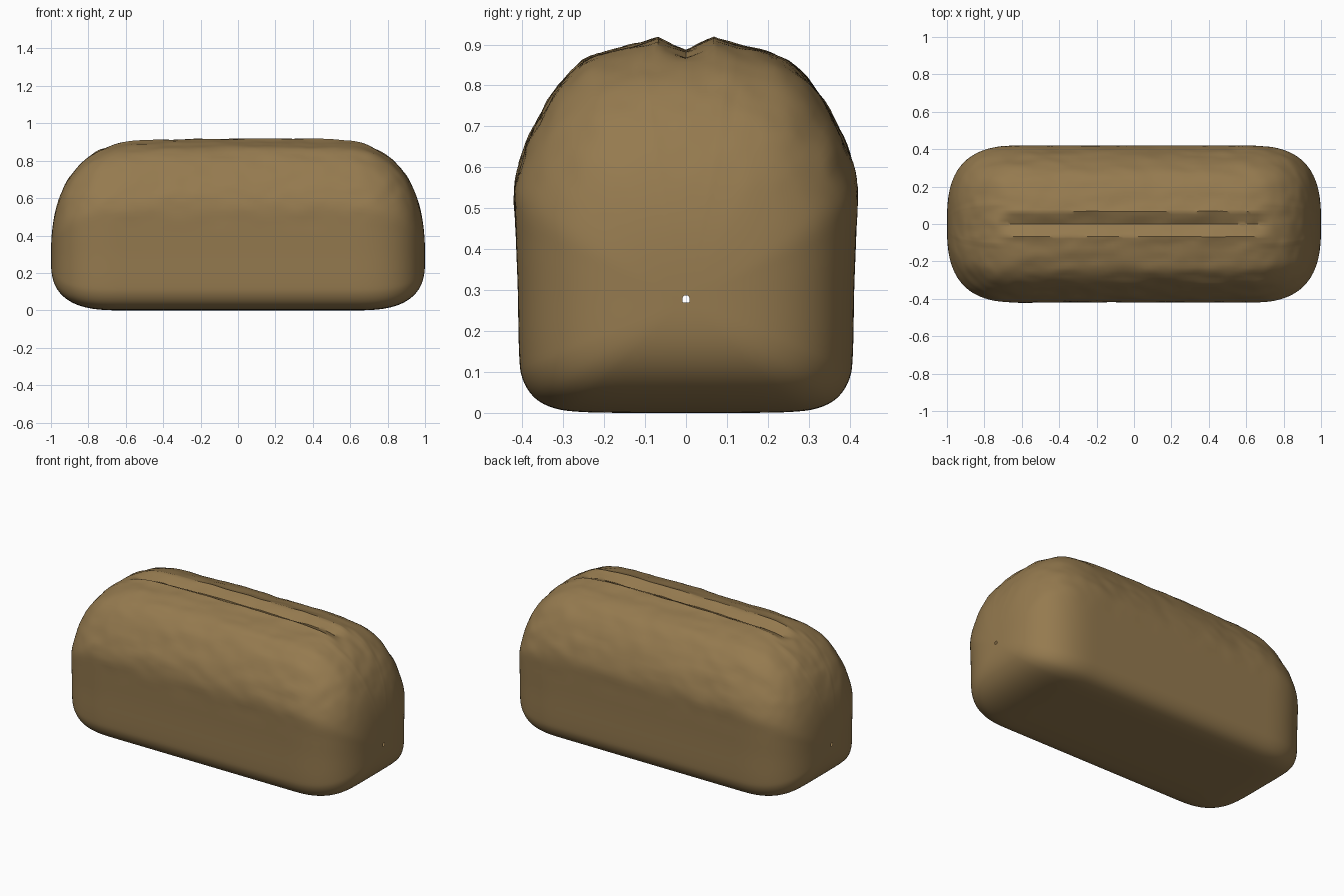
import bpy, bmesh, math
from mathutils import Vector, noise

if "Cube" in bpy.data.objects:
    bpy.data.objects.remove(bpy.data.objects["Cube"])

# Half cross-section (y, z) from the underside to the lip of the score
HALF = [(0, 0), (.13, 0), (.25, .002), (.32, .011), (.37, .037), (.40, .085),
        (.408, .15), (.411, .30), (.416, .44), (.418, .55), (.398, .635),
        (.36, .72), (.31, .80), (.25, .86), (.18, .888), (.11, .905), (.068, .918)]
MID_Z = .275
RINGS = 150
TINY = .02


def smooth_curve(pts, n):
    """Catmull-Rom resampling of a 2D point list."""
    p = [Vector(q) for q in pts]
    p = [2 * p[0] - p[1]] + p + [2 * p[-1] - p[-2]]
    out = []
    for i in range(1, len(p) - 2):
        a, b, c, d = p[i - 1:i + 3]
        for k in range(n):
            t = k / n
            out.append(.5 * (2 * b + (c - a) * t + (2 * a - 5 * b + 4 * c - d) * t * t
                             + (3 * b - a - 3 * c + d) * t ** 3))
    return out + [p[-2]]


def rounding(x, start, power):
    """Shrink factor that rounds off the loaf ends."""
    u = min(1, max(0, (abs(x) - start) / (1 - start)))
    return max(TINY, (1 - u ** power) ** (1 / power))


# Full closed section, with a V-shaped score between the two lips
half = smooth_curve(HALF, 4)
score = [Vector((.068 * k / 4, .885 + .033 * k / 4)) for k in (3, 2, 1, 0)]
right = half + score
section = right + [Vector((-q.x, q.y)) for q in reversed(right[1:-1])]

bm = bmesh.new()
rings = []
for i in range(RINGS + 1):
    t = 2 * i / RINGS - 1
    # rings crowd together toward the ends
    x = math.copysign(1 - (1 - abs(t)) ** 2.2, t) if abs(t) > 0 else 0
    wide = rounding(x, .60, 2.8)
    low = rounding(x, .62, 2.8)
    high = rounding(x, .50, 2.5) * (1 - .035 * (x - .1) ** 2)
    fade = min(1, max(0, (.74 - abs(x)) / .08))
    ring = []
    for q in section:
        y, z = q.x, q.y
        if abs(y) < .11 and z > .5:
            z = z * fade + (.912 - .3 * y * y) * (1 - fade)
        co = Vector((x, y * wide, MID_Z + (z - MID_Z) * (high if z > MID_Z else low)))
        # slightly wrinkled upper crust
        crust = min(1, max(0, (co.z - .42) / .2)) * (1 if wide > .1 else 0)
        n = noise.noise(Vector((co.x * 6, co.y * 12, co.z * 12)))
        n += .5 * noise.noise(Vector((co.x * 13, co.y * 22, co.z * 22)))
        out = Vector((0, co.y, co.z - .45)).normalized()
        co += out * n * .006 * crust
        ring.append(bm.verts.new(co))
    rings.append(ring)

# Crust skin between neighbouring rings, with a pinhole left at each end
count = len(section)
for a, b in zip(rings, rings[1:]):
    for j in range(count):
        k = (j + 1) % count
        bm.faces.new((a[j], b[j], b[k], a[k]))
bmesh.ops.recalc_face_normals(bm, faces=bm.faces[:])
if sum(f.normal.dot(f.calc_center_median() - Vector((0, 0, .4))) for f in bm.faces) < 0:
    bmesh.ops.reverse_faces(bm, faces=bm.faces[:])

mesh = bpy.data.meshes.new("bread_loaf")
bm.to_mesh(mesh)
bm.free()
loaf = bpy.data.objects.new("bread_loaf", mesh)
bpy.context.collection.objects.link(loaf)

# Baked crust colour
crust_mat = bpy.data.materials.new("crust brown")
crust_mat.diffuse_color = (.30, .195, .078, 1)
crust_mat.use_nodes = True
crust_mat.node_tree.nodes["Principled BSDF"].inputs["Base Color"].default_value = crust_mat.diffuse_color
mesh.materials.append(crust_mat)

bpy.context.view_layer.objects.active = loaf
loaf.select_set(True)
bpy.ops.object.shade_smooth_by_angle(angle=math.radians(40))
